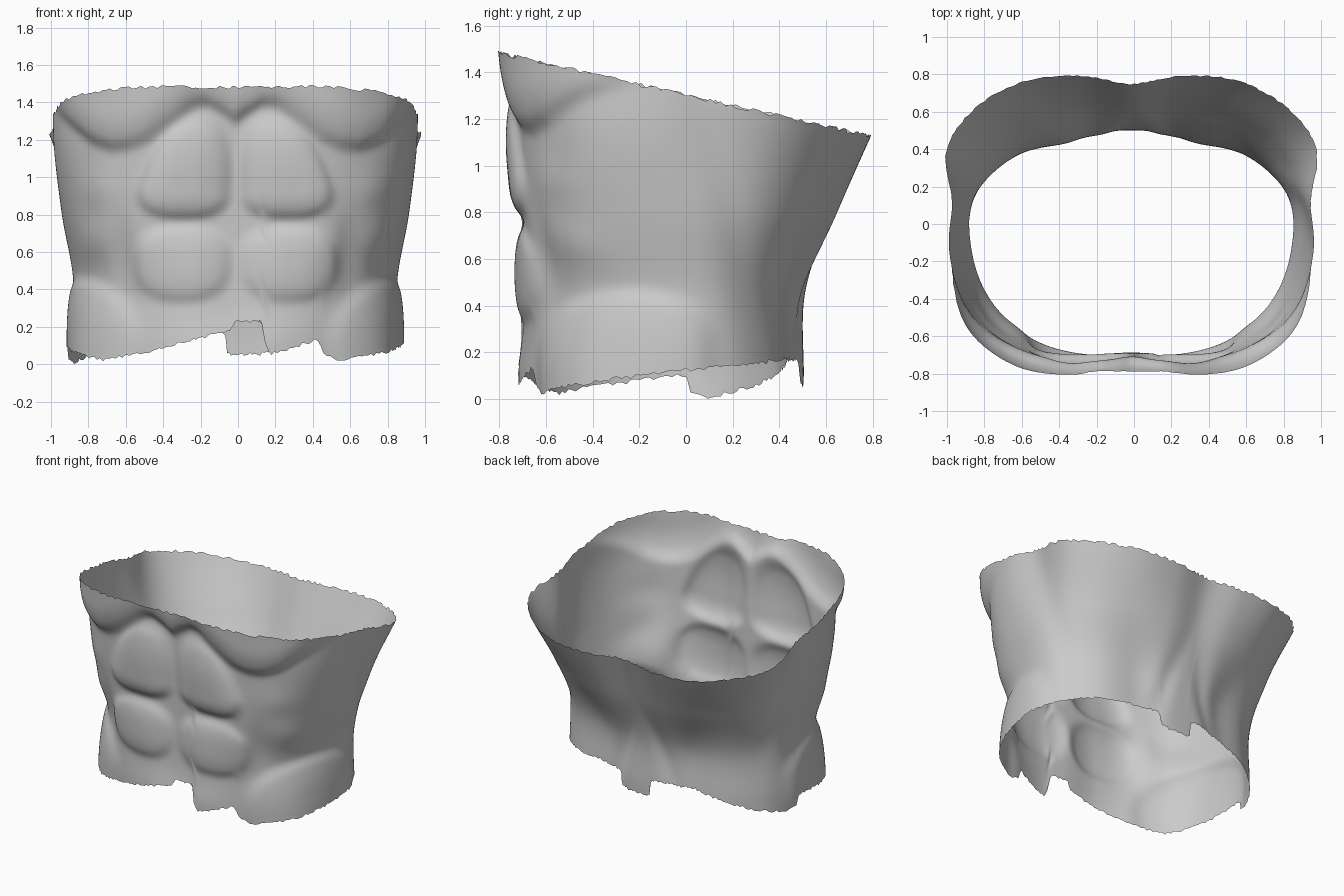
import bpy, bmesh, math, random

if "Cube" in bpy.data.objects:
    bpy.data.objects.remove(bpy.data.objects["Cube"])
random.seed(4)

# Radii every 20 degrees from front (0) to back (180), at five heights
LEVELS = [0.1, 0.45, 0.8, 1.15, 1.5]
RADII = [
    [.695, .745, .805, .865, .86, .855, .73, .57, .525, .505],
    [.685, .735, .815, .85, .86, .855, .73, .575, .535, .51],
    [.69, .74, .865, .93, .93, .92, .875, .77, .69, .625],
    [.705, .77, .89, .98, .98, .955, 1.035, .98, .855, .755],
    [.715, .785, .91, .975, .985, .99, 1.17, 1.15, 1.02, .905],
]
# Torn bottom edge: angle (+ toward +x), height
BOTTOM = [(-180, .05), (-175, .05), (-174, .17), (-140, .16), (-123, .10), (-111, .05),
          (-95, .0), (-91, .02), (-90, .1), (-60, .04), (-52, .02), (-40, .05), (-25, .10),
          (-5, .17), (-1, .19), (0, .22), (11.5, .23), (12.5, .10), (15, .05), (18, .06),
          (34, .13), (37, .04), (42, .02), (60, .06), (90, .12), (130, .17), (148, .17),
          (158, .15), (159, .07), (166, .05), (180, .05)]
# Lower border of the chest muscle: distance from centre, height
CHEST = [(0, 1.27), (.05, 1.31), (.15, 1.37), (.22, 1.36), (.3, 1.29), (.45, 1.18), (.55, 1.135),
         (.65, 1.125), (.75, 1.16), (.85, 1.24), (1.1, 1.45)]


def lerp_table(table, x):
    for (a, va), (b, vb) in zip(table, table[1:]):
        if x <= b:
            return va + (vb - va) * (x - a) / (b - a)
    return table[-1][1]


def spline(vals, u):
    i = max(0, min(len(vals) - 2, int(u)))
    t = u - i
    p1, p2 = vals[i], vals[i + 1]
    p0 = vals[i - 1] if i > 0 else 2 * p1 - p2
    p3 = vals[i + 2] if i + 2 < len(vals) else 2 * p2 - p1
    if t < 0 or t > 1:
        return p1 + (p2 - p1) * t
    return p1 + .5 * t * (p2 - p0 + t * (2 * p0 - 5 * p1 + 4 * p2 - p3 + t * (3 * (p1 - p2) + p3 - p0)))


def step(d, w):
    t = max(0, min(1, d / w))
    return t * t * (3 - 2 * t)


def dome(d, w):
    # Steep at the border, rounding off inward, with a softened crease
    t = max(0, min(1, d / w))
    return (1 - (1 - t) ** 2.2) * step(t, .35)


def gauss(x, z, cx, cz, sx, sz):
    return math.exp(-((x - cx) / sx) ** 2 - ((z - cz) / sz) ** 2)


def pad(x, z, cx, cz, hx, down, up, power, soft):
    # Rounded muscle pad with different reach below and above its centre
    hz = up if z > cz else down
    d = (abs((x - cx) / hx) ** power + abs((z - cz) / hz) ** power) ** (1 / power)
    return dome(1 - d, soft)


def radius(deg, z):
    a = abs(deg)
    # Mirror the table past the centre lines so the sections stay smooth
    section = []
    for row in RADII:
        full = [row[1]] + row + [row[-2]]
        section.append(spline(full, a / 20 + 1))
    r = spline(section, (z - LEVELS[0]) / .35)
    x = r * math.sin(math.radians(a))
    if a < 90:
        # chest
        r += .075 * dome(z - lerp_table(CHEST, x) + .02, .26) * (1 - step(a - 50, 38))
        # upper and lower abdominal pads; the upper one narrows toward the chest
        rise = max(0, z - .93)
        r += .06 * pad(x, z, .275 - .2 * rise, .93, .285 - .15 * rise, .175, .46, 2.6, .9)
        r += .046 * pad(x, z, .285, .55, .305, .25, .22, 2.5, .9)
        # lower belly
        r += .02 * gauss(x, z, 0, .12, .35, .12)
        # side muscles
        side = 1 - step(a - 70, 20)
        r += side * (.015 * gauss(x, z, .75, .66, .09, .11) + .01 * gauss(x, z, .73, .93, .1, .1))
        # groove beside the abdomen
        r -= .016 * gauss(x, z, .61, .58, .06, .22)
    # hip, rising slightly toward the side
    r += .05 * pad(a, z - .0015 * (a - 65), 68, .17, 34, .5, .32, 2.3, .8)
    # wing of the back and the groove in front of it
    r += .05 * gauss(a, z, 110, 1.35, 10, .3)
    r -= .014 * gauss(a - 97 - 14 * (1.2 - z), z, 0, .85, 6, .45)
    # valleys flanking the lower spine
    r -= .016 * gauss(a - 178 + 34 * (.85 - z), z, 0, .4, 7, .3)
    return r


def build_torso(cols=288, rows=90):
    bm = bmesh.new()
    grid = []
    for c in range(cols):
        deg = -180 + 360 * c / cols
        s, k = math.sin(math.radians(deg)), math.cos(math.radians(deg))
        top = 1.3
        for _ in range(4):
            top = 1.30 + .225 * radius(deg, top) * k
        low = lerp_table(BOTTOM, deg)
        column = []
        for j in range(rows + 1):
            z = low + (top - low) * j / rows
            if j in (0, rows):      # ragged rims
                z += random.uniform(-.006, .012)
            r = radius(deg, z)
            column.append(bm.verts.new((r * s - .014, -r * k, z)))
        grid.append(column)
    for c in range(cols):
        a, b = grid[c], grid[(c + 1) % cols]
        for j in range(rows):
            bm.faces.new((a[j], b[j], b[j + 1], a[j + 1]))
    # relax the creases a little, leaving the torn rims alone
    inner = [v for v in bm.verts if not v.is_boundary]
    for _ in range(4):
        bmesh.ops.smooth_vert(bm, verts=inner, factor=.5, use_axis_x=True, use_axis_y=True, use_axis_z=True)
    for f in bm.faces:
        f.smooth = True
    mesh = bpy.data.meshes.new("torso_shell")
    bm.to_mesh(mesh)
    bm.free()
    obj = bpy.data.objects.new("torso_shell", mesh)
    bpy.context.collection.objects.link(obj)


build_torso()
